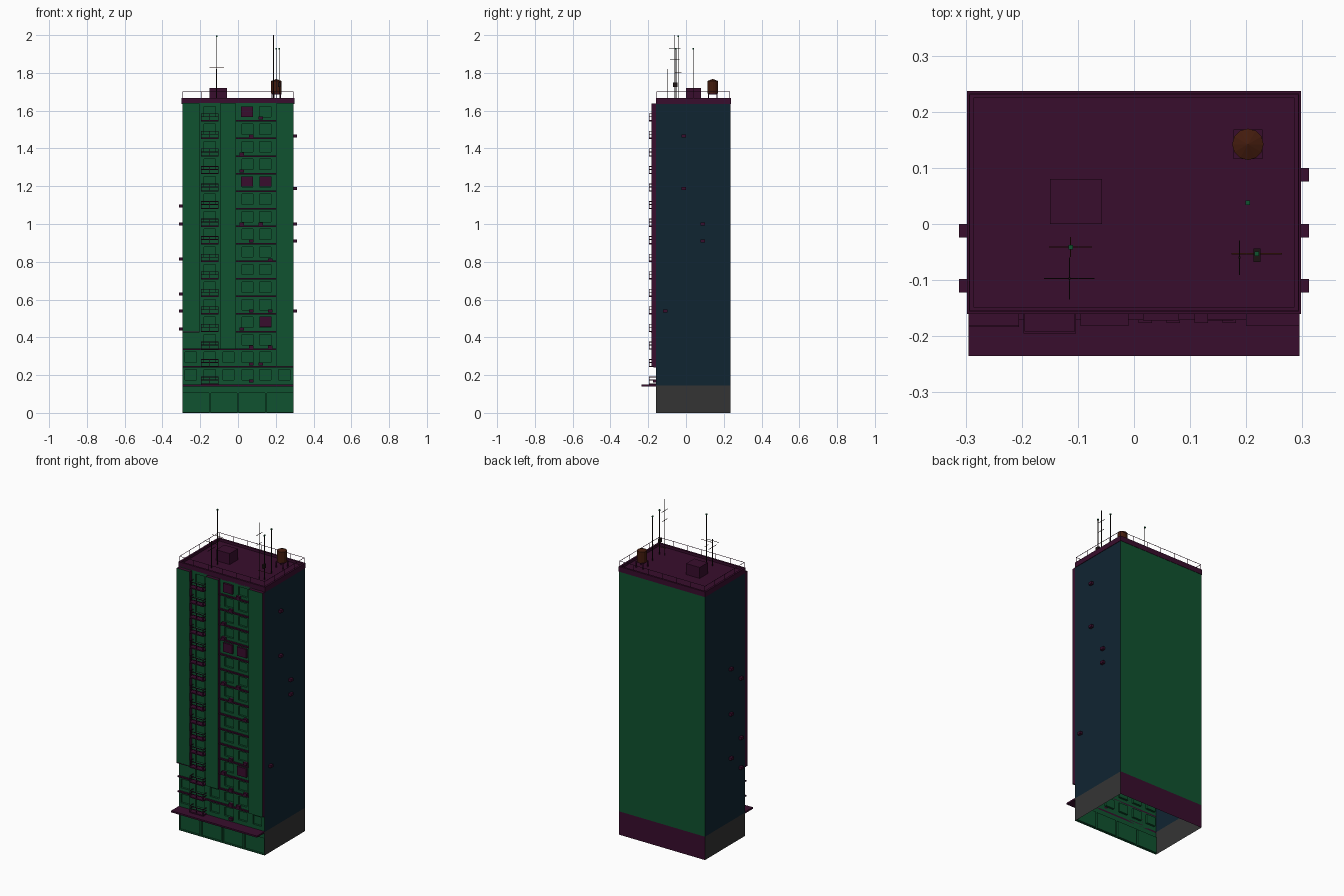
import bpy, bmesh, math

if "Cube" in bpy.data.objects:
    bpy.data.objects.remove(bpy.data.objects["Cube"])


def material(name, rgb):
    m = bpy.data.materials.new(name)
    m.diffuse_color = (*rgb, 1)
    m.use_nodes = True
    m.node_tree.nodes["Principled BSDF"].inputs["Base Color"].default_value = m.diffuse_color
    return m


GREEN = material("dark green", (0.005, 0.085, 0.029))
MAROON = material("dark maroon", (0.040, 0.004, 0.026))
NAVY = material("dark navy", (0.005, 0.018, 0.031))
GREY = material("charcoal", (0.034, 0.034, 0.034))
RUST = material("rust brown", (0.055, 0.011, 0.004))
STEEL = material("dark steel", (0.012, 0.006, 0.006))


def finish(bm, name, mats):
    me = bpy.data.meshes.new(name)
    bm.to_mesh(me)
    bm.free()
    for m in mats:
        me.materials.append(m)
    ob = bpy.data.objects.new(name, me)
    bpy.context.collection.objects.link(ob)
    return ob


def add_box(bm, x0, x1, y0, y1, z0, z1):
    vs = [bm.verts.new((x, y, z)) for z in (z0, z1) for y in (y0, y1) for x in (x0, x1)]
    for f in ((0, 2, 3, 1), (4, 5, 7, 6), (0, 1, 5, 4), (2, 6, 7, 3), (0, 4, 6, 2), (1, 3, 7, 5)):
        bm.faces.new([vs[i] for i in f])


def boxes(name, mat, items, front=None):
    """Several boxes in one object; front = other material for faces towards -y."""
    bm = bmesh.new()
    for b in items:
        add_box(bm, *b)
    bm.normal_update()
    if front:
        for f in bm.faces:
            f.material_index = 1 if f.normal.y < -0.9 else 0
    return finish(bm, name, [mat] + ([front] if front else []))


def around(x, y, z, sx, sy, sz):
    return (x - sx / 2, x + sx / 2, y - sy / 2, y + sy / 2, z - sz / 2, z + sz / 2)


X, YF, YB, TOP, BASE = 0.295, -0.16, 0.235, 1.64, 0.145
P = 0.0929
FLOORS = [0.245 + P * k for k in range(-1, 15)]
COLS = [-0.25, -0.15, -0.05, 0.05, 0.145, 0.245]
SHOPS = [-0.222, -0.074, 0.074, 0.222]

# side and back walls, open underneath, with a different colour at the base
bm = bmesh.new()
for (ax, ay), (bx, by), low, high in (((X, YF), (X, YB), 0, 1),
                                      ((X, YB), (-X, YB), 2, 3),
                                      ((-X, YB), (-X, YF), 0, 1)):
    for z0, z1, idx in ((0, BASE, low), (BASE, TOP, high)):
        f = bm.faces.new([bm.verts.new(c) for c in
                          ((ax, ay, z0), (bx, by, z0), (bx, by, z1), (ax, ay, z1))])
        f.material_index = idx
finish(bm, "side_and_back_walls", [GREY, NAVY, MAROON, GREEN])


# front wall with recessed openings
def recessed_strip(bm, z0, z1, openings):
    """One storey of wall: openings are (x0, x1, bottom, top)."""
    xs = [-X] + [v for o in openings for v in o[:2]] + [X]
    quad = lambda *c: bm.faces.new([bm.verts.new(p) for p in c])
    wall = lambda a, b, c, d, y=YF: quad((a, y, c), (b, y, c), (b, y, d), (a, y, d))
    for a, b in zip(xs[::2], xs[1::2]):
        wall(a, b, z0, z1)
    yi = YF + 0.012
    for a, b, c, d in openings:
        if c > z0:
            wall(a, b, z0, c)
        wall(a, b, d, z1)
        wall(a, b, c, d, yi)
        quad((a, YF, c), (a, yi, c), (a, yi, d), (a, YF, d))
        quad((b, yi, c), (b, YF, c), (b, YF, d), (b, yi, d))
        quad((a, YF, c), (b, YF, c), (b, yi, c), (a, yi, c))
        quad((a, yi, d), (b, yi, d), (b, YF, d), (a, YF, d))


bm = bmesh.new()
recessed_strip(bm, 0, FLOORS[0], [(s - 0.068, s + 0.068, 0.005, 0.105) for s in SHOPS])
for i, z in enumerate(FLOORS):
    cols = COLS if i < 2 else [COLS[1], COLS[3], COLS[4]]
    top = FLOORS[i + 1] if i < 15 else TOP
    recessed_strip(bm, z, top, [(c - 0.03, c + 0.03, z + 0.022, z + 0.077) for c in cols])
finish(bm, "front_wall", [GREEN])

# flat projecting piers, each starting at a different storey
boxes("front_piers", MAROON, [(-X, -0.205, -0.182, YF, FLOORS[3], 1.637),
                              (-0.095, -0.01, -0.182, YF, FLOORS[2], 1.637),
                              (0.2, X, -0.182, YF, FLOORS[1], 1.637)], GREEN)

# storey ledges and entrance canopy
ledges = [(-0.01, 0.2, -0.171, YF, z - 0.004, z + 0.004) for z in FLOORS[3:]]
ledges += [(-X, X, -0.171, YF, z - 0.004, z + 0.004) for z in FLOORS[1:3]]
ledges += [(-X, -0.205, -0.184, YF, FLOORS[3] - 0.004, FLOORS[3])]
boxes("storey_ledges", MAROON, ledges)
boxes("entrance_canopy", MAROON, [(-X, X, -0.235, YF, 0.139, 0.149)])

# balconies with open rails
slabs, rails = [], []
for z in FLOORS:
    a, b, yf = -0.197, -0.103, -0.195
    slabs.append((a, b, yf, YF, z - 0.003, z + 0.004))
    for h in (0.02, 0.036):
        rails.append((a, b, yf, yf + 0.003, z + h, z + h + 0.004))
        for x in (a, b - 0.003):
            rails.append((x, x + 0.003, yf, YF, z + h, z + h + 0.004))
    for x in (a, -0.1515, b - 0.003):
        rails.append((x, x + 0.003, yf, yf + 0.003, z, z + 0.04))
boxes("balcony_slabs", MAROON, slabs)
boxes("balcony_rails", MAROON, rails)

# window shutters
boxes("window_shutters", MAROON, [around(x, -0.166, z, 0.064, 0.012, 0.055) for x, z in
                                  ((0.048, 1.595), (0.048, 1.225), (0.145, 1.225), (0.145, 0.483))])

# air conditioners on front and sides
front_units = [(0.12, 1.56), (0.07, 1.465), (0.02, 1.37), (0.02, 1.28), (0.02, 1.0), (0.12, 1.0),
               (0.07, 0.91), (0.17, 0.81), (0.07, 0.54), (0.17, 0.54), (0.02, 0.445), (0.07, 0.35),
               (0.17, 0.35), (0.07, 0.26), (0.12, 0.26), (0.07, 0.17)]
units = [around(x, -0.168, z, 0.024, 0.016, 0.016) for x, z in front_units]
right = [(-0.012, 1.465), (-0.012, 1.187), (0.088, 1.0), (0.088, 0.91), (-0.11, 0.54)]
left = [(-0.012, 1.095), (-0.11, 1.0), (-0.012, 0.815), (-0.11, 0.63), (-0.012, 0.54), (-0.11, 0.445)]
units += [around(0.303, y, z, 0.018, 0.024, 0.016) for y, z in right]
units += [around(-0.303, y, z, 0.018, 0.024, 0.016) for y, z in left]
boxes("air_conditioners", MAROON, units)

# roof deck, parapet and stair house
R, RF, RB = 0.298, -0.16, 0.237
boxes("roof_deck", MAROON, [(-R, R, RF, RB, 1.635, 1.652)])
boxes("parapet", MAROON, [(-R, R, RF, RF + 0.012, 1.652, 1.667), (-R, R, RB - 0.012, RB, 1.652, 1.667),
                          (-R, -R + 0.012, RF + 0.012, RB - 0.012, 1.652, 1.667),
                          (R - 0.012, R, RF + 0.012, RB - 0.012, 1.652, 1.667)])
boxes("stair_house", MAROON, [(-0.15, -0.057, 0.0, 0.08, 1.652, 1.72)])

# roof safety rail
rx, ry0, ry1 = 0.293, -0.155, 0.232
cy = (ry0 + ry1) / 2
rail = [around(0, y, 1.7, 2 * rx, 0.002, 0.002) for y in (ry0, ry1)]
rail += [around(x, cy, 1.7, 0.002, ry1 - ry0, 0.002) for x in (-rx, rx)]
rail += [around(-rx + 2 * rx * i / 6, y, 1.683, 0.002, 0.002, 0.036) for i in range(7) for y in (ry0, ry1)]
rail += [around(x, ry0 + (ry1 - ry0) * i / 4, 1.683, 0.002, 0.002, 0.036) for i in (1, 2, 3) for x in (-rx, rx)]
boxes("roof_rail", MAROON, rail)

# water tank: twelve-sided drum with shallow cone lid on a legged stand
TX, TY = 0.203, 0.142
bm = bmesh.new()
rings = []
for r, z in ((0.028, 1.69), (0.028, 1.757)):
    rings.append([bm.verts.new((TX + r * math.cos(i * math.pi / 6), TY + r * math.sin(i * math.pi / 6), z))
                  for i in range(12)])
tip = bm.verts.new((TX, TY, 1.768))
bm.faces.new(rings[0][::-1])
for i in range(12):
    j = (i + 1) % 12
    bm.faces.new((rings[0][i], rings[0][j], rings[1][j], rings[1][i]))
    bm.faces.new((rings[1][i], rings[1][j], tip))
finish(bm, "water_tank", [RUST])
stand = [around(TX + sx * 0.023, TY + sy * 0.023, 1.669, 0.005, 0.005, 0.036) for sx in (-1, 1) for sy in (-1, 1)]
boxes("tank_stand", MAROON, stand + [around(TX, TY, 1.688, 0.052, 0.052, 0.005)])

# antennas: masts, cross bars and green tips
masts = [(-0.113, -0.041, 1.995), (-0.115, -0.097, 1.82), (0.188, -0.06, 2.0),
         (0.219, -0.053, 1.925), (0.203, 0.038, 1.925)]
boxes("antenna_masts", STEEL, [(x - 0.0018, x + 0.0018, y - 0.0018, y + 0.0018, 1.65, z) for x, y, z in masts])
boxes("antenna_tips", GREEN, [around(x, y, z, 0.008, 0.008, 0.008) for x, y, z in
                              ((-0.113, -0.041, 1.994), (0.219, -0.053, 1.927), (0.203, 0.038, 1.927))])
boxes("antenna_cross_bars", STEEL, [around(-0.115, -0.097, 1.81, 0.09, 0.002, 0.002),
                                    around(-0.115, -0.097, 1.77, 0.002, 0.075, 0.002),
                                    around(0.188, -0.06, 1.93, 0.002, 0.062, 0.002),
                                    around(0.188, -0.06, 1.87, 0.002, 0.05, 0.002)])
boxes("antenna_rust_bars", RUST, [around(-0.113, -0.041, 1.83, 0.077, 0.002, 0.002),
                                  around(-0.113, -0.041, 1.8, 0.002, 0.036, 0.002),
                                  around(0.219, -0.053, 1.70, 0.09, 0.002, 0.002)])
boxes("antenna_box", STEEL, [around(0.219, -0.056, 1.738, 0.012, 0.024, 0.024)])
